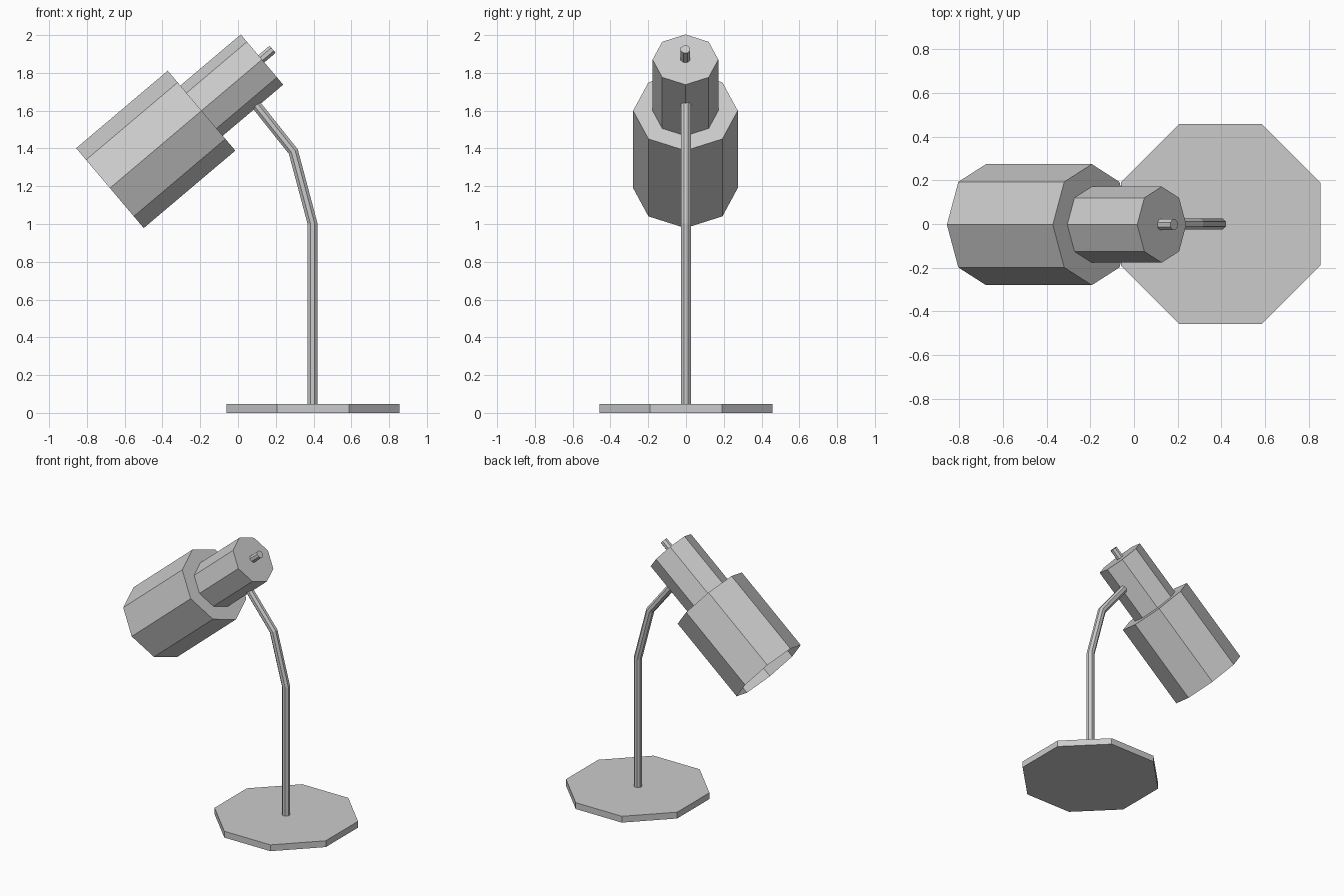
import bpy, bmesh, math
from mathutils import Vector

if "Cube" in bpy.data.objects:
    bpy.data.objects.remove(bpy.data.objects["Cube"])

SIDES = 8


def ring(bm, centre, tangent, radius, phase, miter=1.0):
    """Octagonal ring of verts square to a tangent lying in the XZ plane."""
    u = Vector((tangent.z, 0, -tangent.x)) * miter
    v = Vector((0, 1, 0))
    verts = []
    for i in range(SIDES):
        a = 2 * math.pi * (i + phase) / SIDES
        verts.append(bm.verts.new(centre + radius * (math.cos(a) * u + math.sin(a) * v)))
    return verts


def loft(name, stations, phase=0.0, cap_start=True):
    """Join rings given as (centre, tangent, radius, miter)."""
    bm = bmesh.new()
    rings = [ring(bm, c, t, r, phase, m) for c, t, r, m in stations]
    for a, b in zip(rings, rings[1:]):
        for i in range(SIDES):
            j = (i + 1) % SIDES
            bm.faces.new((a[i], a[j], b[j], b[i]))
    if cap_start:
        bm.faces.new(rings[0][::-1])
    bm.faces.new(rings[-1])
    if cap_start:
        bmesh.ops.recalc_face_normals(bm, faces=bm.faces)
    mesh = bpy.data.meshes.new(name)
    bm.to_mesh(mesh)
    bm.free()
    obj = bpy.data.objects.new(name, mesh)
    bpy.context.collection.objects.link(obj)
    return obj


def straight(origin, direction, profile):
    """Stations along a line from (distance, radius) pairs."""
    return [(origin + direction * d, direction, r, 1.0) for d, r in profile]


def bent(points, radius):
    """Mitred stations along a polyline."""
    dirs = [(b - a).normalized() for a, b in zip(points, points[1:])]
    out = []
    for i, p in enumerate(points):
        d0, d1 = dirs[max(i - 1, 0)], dirs[min(i, len(dirs) - 1)]
        t = (d0 + d1).normalized()
        out.append((p, t, radius, 1 / t.dot(d1)))
    return out


up = Vector((0, 0, 1))

# Base plate, flat sides facing the axes
loft("base", straight(Vector((0.397, 0, 0)), up, [(0, 0.495), (0.047, 0.495)]), phase=0.5)

# Bent stem
path = [Vector(p) for p in ((0.395, 0, 0.04), (0.395, 0, 1.0),
                            (0.293, 0, 1.383), (0.095, 0, 1.632))]
loft("stem", bent(path, 0.028), phase=0.5)

# Tilted lamp head: open shade stepping in to the socket housing
axis = Vector((0.485, 0, 0.41)).normalized()
mouth = Vector((-0.678, -0.003, 1.19))
loft("shade", straight(mouth, axis, [(0, 0.277), (0.635, 0.277),
                                     (0.635, 0.174), (1.054, 0.174)]), cap_start=False)

# Switch knob on the back of the head
knob_start = Vector((0.117, -0.003, 1.869))
loft("switch_knob", straight(knob_start, axis, [(0, 0.027), (0.087, 0.027)]), phase=0.5)
